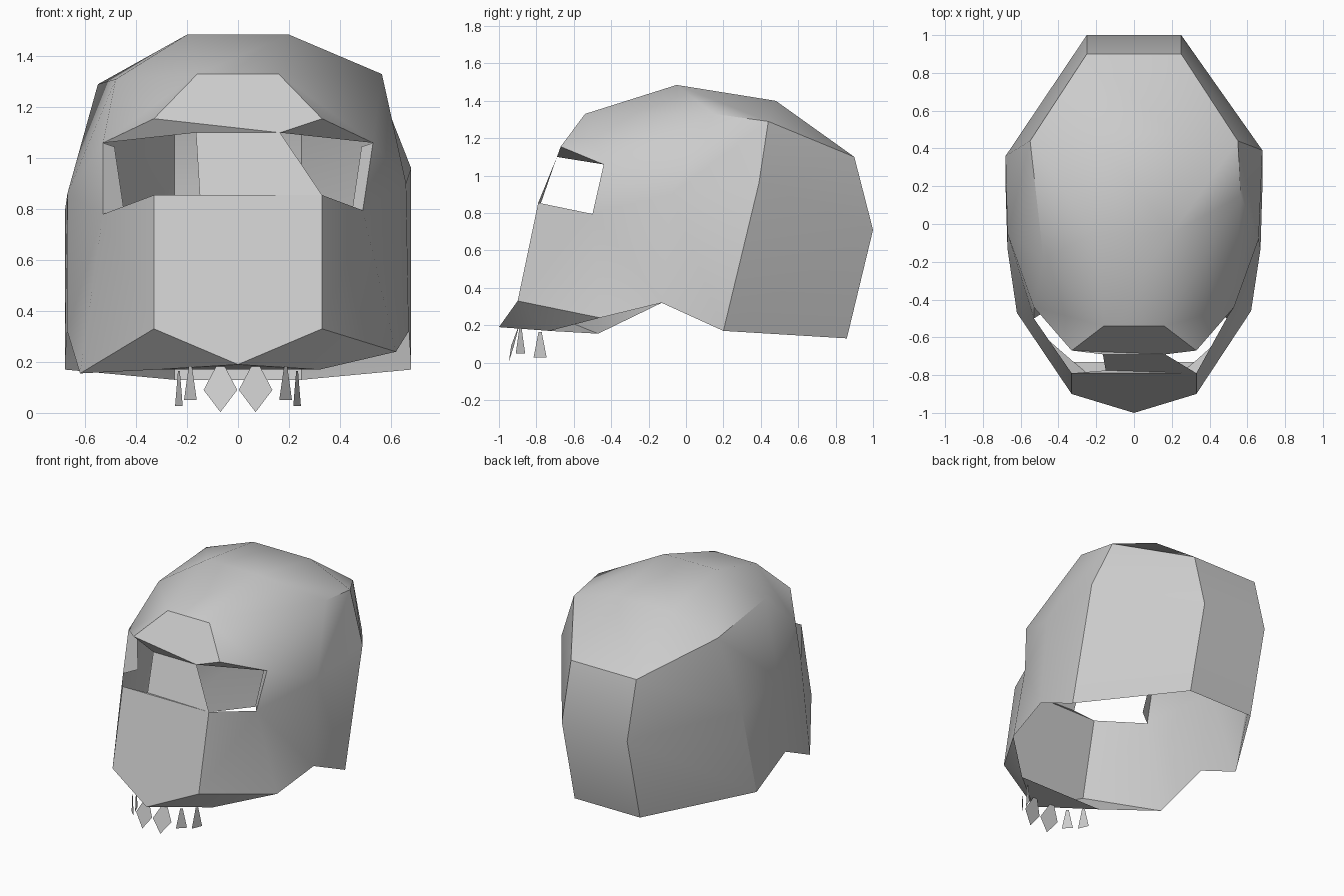
import bpy, bmesh, math
from mathutils import Vector

if "Cube" in bpy.data.objects:
    bpy.data.objects.remove(bpy.data.objects["Cube"])

# Landmark points on the right half; lowercase/primed copies are mirrored to the left
half = {
    'F': (.16, -.54, 1.33), 'T': (.20, -.05, 1.485), 'S': (.22, .48, 1.40),
    'H': (.25, .90, 1.10), 'V': (.25, 1.0, .71), 'W': (.25, .86, .13),
    'D': (.565, .15, 1.33), 'P': (.55, .44, 1.29), 'A': (.68, .39, .96),
    'B': (.66, -.08, .90), 'R': (.68, .20, .17), 'N': (.67, -.13, .32),
    'J': (.62, -.46, .24), 'M': (.33, -.90, .33), 'L': (.33, -.79, .855),
    'U': (.49, -.50, .795), 'O': (.53, -.44, 1.06), 'K': (.33, -.67, 1.155),
    'G': (.165, -.69, 1.10), 'Q': (.32, -.73, .17),
    'o': (.485, -.41, 1.045), 'u': (.45, -.45, .81),
}
# The left side differs slightly from a pure mirror
left_changes = {'D': (-.48, -.18, 1.31), 'A': (-.68, .36, .79), 'B': (-.67, -.05, .86),
                'J': (-.62, -.47, .155), 'U': (-.53, -.50, .78)}

# Faces repeated on both sides
side_faces = ['FTD', 'FDO', 'FOK', 'TDPS', 'PSH', 'PHA', 'HVA', 'VWR', 'AVR',   # dome
              'PAB', 'DPB', 'DBO', 'OBU', 'BNRA', 'UNB',                        # temple
              'ULMJ', 'UJN', 'CMQ', 'MJQ', 'OUuo']                              # cheek, palate, eye rim
# Strips bridging the two sides
centre_strips = ['TF', 'TS', 'SH', 'HV', 'VW']


def finish(bm, name, smooth_angle=None):
    bmesh.ops.recalc_face_normals(bm, faces=bm.faces)
    me = bpy.data.meshes.new(name)
    bm.to_mesh(me)
    bm.free()
    ob = bpy.data.objects.new(name, me)
    bpy.context.collection.objects.link(ob)
    if smooth_angle:
        bpy.ops.object.select_all(action='DESELECT')
        ob.select_set(True)
        bpy.context.view_layer.objects.active = ob
        bpy.ops.object.shade_smooth_by_angle(angle=math.radians(smooth_angle))
    return ob


# Skull shell
bm = bmesh.new()
right = {k: bm.verts.new(p) for k, p in half.items()}
left = {k: bm.verts.new(left_changes.get(k, (-p[0], p[1], p[2]))) for k, p in half.items()}
right['C'] = left['C'] = bm.verts.new((0, -1.0, .19))
for side in (right, left):
    for f in side_faces:
        bm.faces.new([side[c] for c in f])
for a, b in centre_strips:
    bm.faces.new([right[a], right[b], left[b], left[a]])

# Forehead, brow undersides, nose bridge, muzzle plate and palate
nose = bm.verts.new((-.15, -.775, .855))
r, l = right, left
bm.faces.new([l['F'], r['F'], r['K'], r['G'], l['K']])
bm.faces.new([r['G'], r['K'], r['O']])
bm.faces.new([l['K'], r['G'], l['G'], l['O']])
bm.faces.new([l['G'], r['G'], r['L'], nose])
bm.faces.new([nose, r['L'], l['L']])
bm.faces.new([l['L'], r['L'], r['M'], r['C'], l['M']])
bm.faces.new([r['C'], r['Q'], l['Q']])
finish(bm, "skull_shell", 35)


# Teeth: flat outlines standing between two base points
def tooth(name, inner, outer, outline):
    bm = bmesh.new()
    a, b = Vector(inner), Vector(outer)
    pts = []
    for t, z, back in outline:
        p = a.lerp(b, t)
        pts.append(bm.verts.new((p.x, p.y + back, z)))
    bm.faces.new(pts)
    finish(bm, name)


# Each outline point: position across the tooth, height, lean backwards
incisor = [(.38, .185, .05), (.62, .185, .05), (1, .09, .02), (.5, .003, 0), (0, .09, .02)]
canine = [(.38, .185, 0), (.62, .185, 0), (1, .05, 0), (0, .05, 0)]
molar = [(.38, .165, 0), (.62, .165, 0), (1, .027, 0), (0, .027, 0)]
for s, side in ((1, "right"), (-1, "left")):
    tooth("front_tooth_" + side, (s * .003, -.955), (s * .135, -.94), incisor)
    tooth("middle_tooth_" + side, (s * .162, -.91), (s * .212, -.86), canine)
    tooth("rear_tooth_" + side, (s * .217, -.815), (s * .247, -.745), molar)
